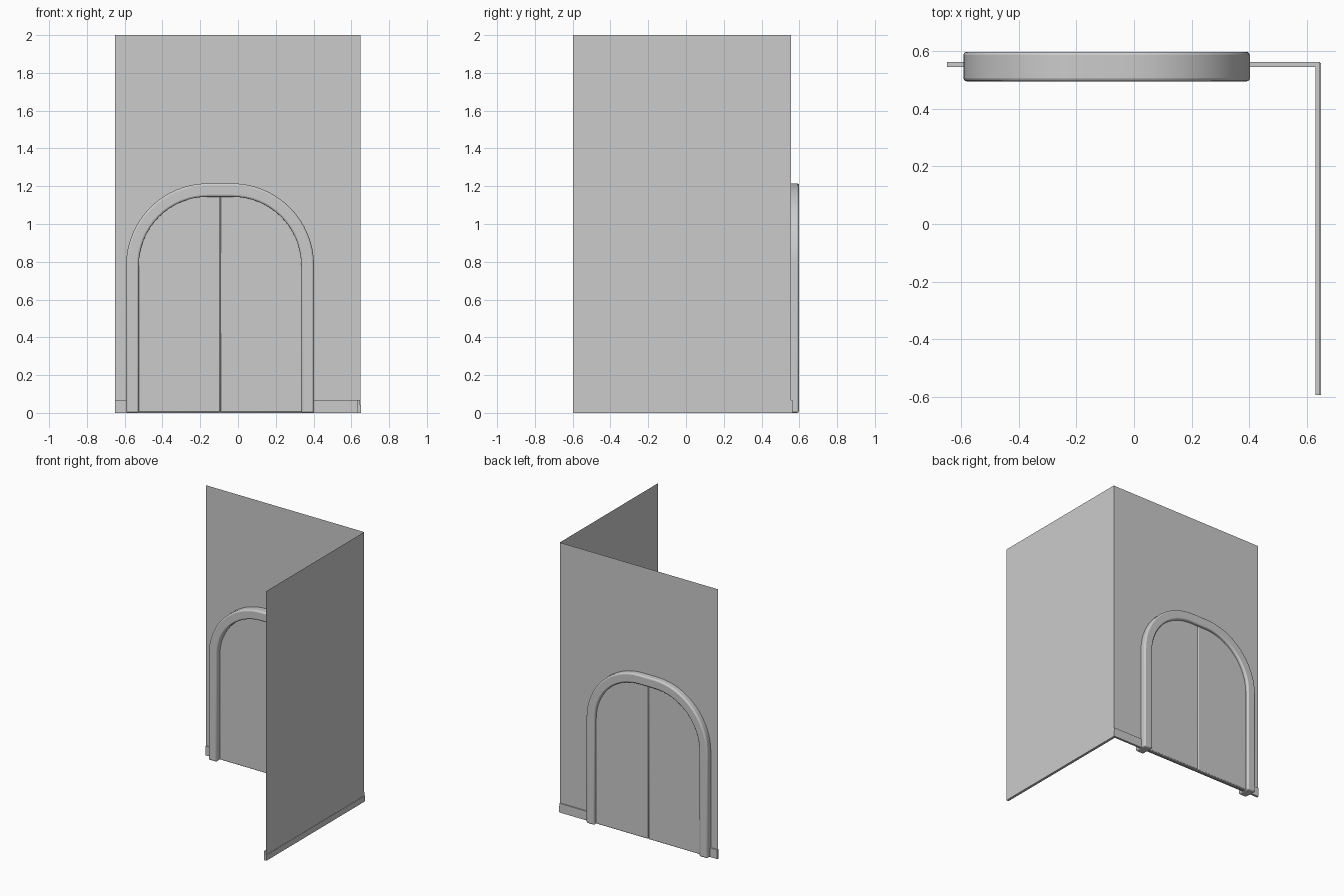
import bpy, bmesh, math

if "Cube" in bpy.data.objects:
    bpy.data.objects.remove(bpy.data.objects["Cube"])

CX = -0.095          # centre of the doorway
SPRING = 0.78        # height where the arch starts to curve
SEG = 16


def finish(name, bm, bevel=0.0, segments=3):
    bmesh.ops.recalc_face_normals(bm, faces=bm.faces)
    me = bpy.data.meshes.new(name)
    bm.to_mesh(me)
    bm.free()
    ob = bpy.data.objects.new(name, me)
    bpy.context.collection.objects.link(ob)
    if bevel:
        mod = ob.modifiers.new("bevel", 'BEVEL')
        mod.width = bevel
        mod.segments = segments
        mod.limit_method = 'ANGLE'
        mod.angle_limit = math.radians(40)
        bpy.ops.object.select_all(action='DESELECT')
        ob.select_set(True)
        bpy.context.view_layer.objects.active = ob
        bpy.ops.object.shade_smooth_by_angle(angle=math.radians(35))
    return ob


def half_arch(half, top, bottom):
    """Right half of the arch outline, from the floor up to the centre line."""
    r = top - SPRING
    flat = half - r
    pts = [(half, bottom)]
    for i in range(SEG + 1):
        a = math.pi / 2 * i / SEG
        pts.append((flat + r * math.cos(a), SPRING + r * math.sin(a)))
    return pts


def full_arch(half, top, bottom):
    right = half_arch(half, top, bottom)
    return right + [(-x, z) for x, z in reversed(right)]


def extrude_y(bm, y0, y1):
    for v in bm.verts:
        v.co.y = y0
    ret = bmesh.ops.extrude_face_region(bm, geom=bm.faces[:])
    for v in ret['geom']:
        if isinstance(v, bmesh.types.BMVert):
            v.co.y = y1


def extruded_profile(name, profile, to_a, to_b):
    """Prism between two placements of the same profile."""
    bm = bmesh.new()
    a = [bm.verts.new(to_a(*p)) for p in profile]
    b = [bm.verts.new(to_b(*p)) for p in profile]
    n = len(profile)
    bm.faces.new(a)
    bm.faces.new(b)
    for i in range(n):
        bm.faces.new((a[i], a[(i + 1) % n], b[(i + 1) % n], b[i]))
    return finish(name, bm)


# Two single-sided wall planes meeting in a corner
bm = bmesh.new()
path = [(-0.65, 0.555), (0.648, 0.555), (0.648, -0.598)]
low = [bm.verts.new((x, y, 0)) for x, y in path]
high = [bm.verts.new((x, y, 2)) for x, y in path]
for i in range(2):
    bm.faces.new((low[i], low[i + 1], high[i + 1], high[i]))
finish("walls", bm)

# Arched door frame
bm = bmesh.new()
outer = [bm.verts.new((CX + x, 0, z)) for x, z in full_arch(0.4975, 1.215, 0)]
inner = [bm.verts.new((CX + x, 0, z)) for x, z in full_arch(0.43, 1.144, 0)]
for i in range(len(outer) - 1):
    bm.faces.new((outer[i], outer[i + 1], inner[i + 1], inner[i]))
extrude_y(bm, 0.496, 0.598)
finish("door_frame", bm, bevel=0.011)

# Pair of door leaves with softened edges along the seam
for side, label in ((1, "right"), (-1, "left")):
    bm = bmesh.new()
    pts = half_arch(0.434, 1.148, 0.004) + [(0.001, 1.148), (0.001, 0.004)]
    bm.faces.new([bm.verts.new((CX + side * x, 0, z)) for x, z in pts])
    extrude_y(bm, 0.537, 0.575)
    finish("door_leaf_" + label, bm, bevel=0.005, segments=2)

# Skirting boards on both sides of the doorway
back = [(0.546, 0), (0.5625, 0), (0.5625, 0.068), (0.546, 0.068)]
for label, x0, x1 in (("left", -0.65, -0.57), ("right", 0.38, 0.646)):
    extruded_profile("back_skirting_" + label, back,
                     lambda y, z: (x0, y, z), lambda y, z: (x1, y, z))

# Skirting board on the side wall, with a low lip on the outside
side = [(0.631, 0), (0.65, 0), (0.65, 0.043), (0.646, 0.043), (0.646, 0.068), (0.631, 0.068)]
extruded_profile("side_skirting", side,
                 lambda x, z: (x, -0.595, z), lambda x, z: (x, 0.56, z))
